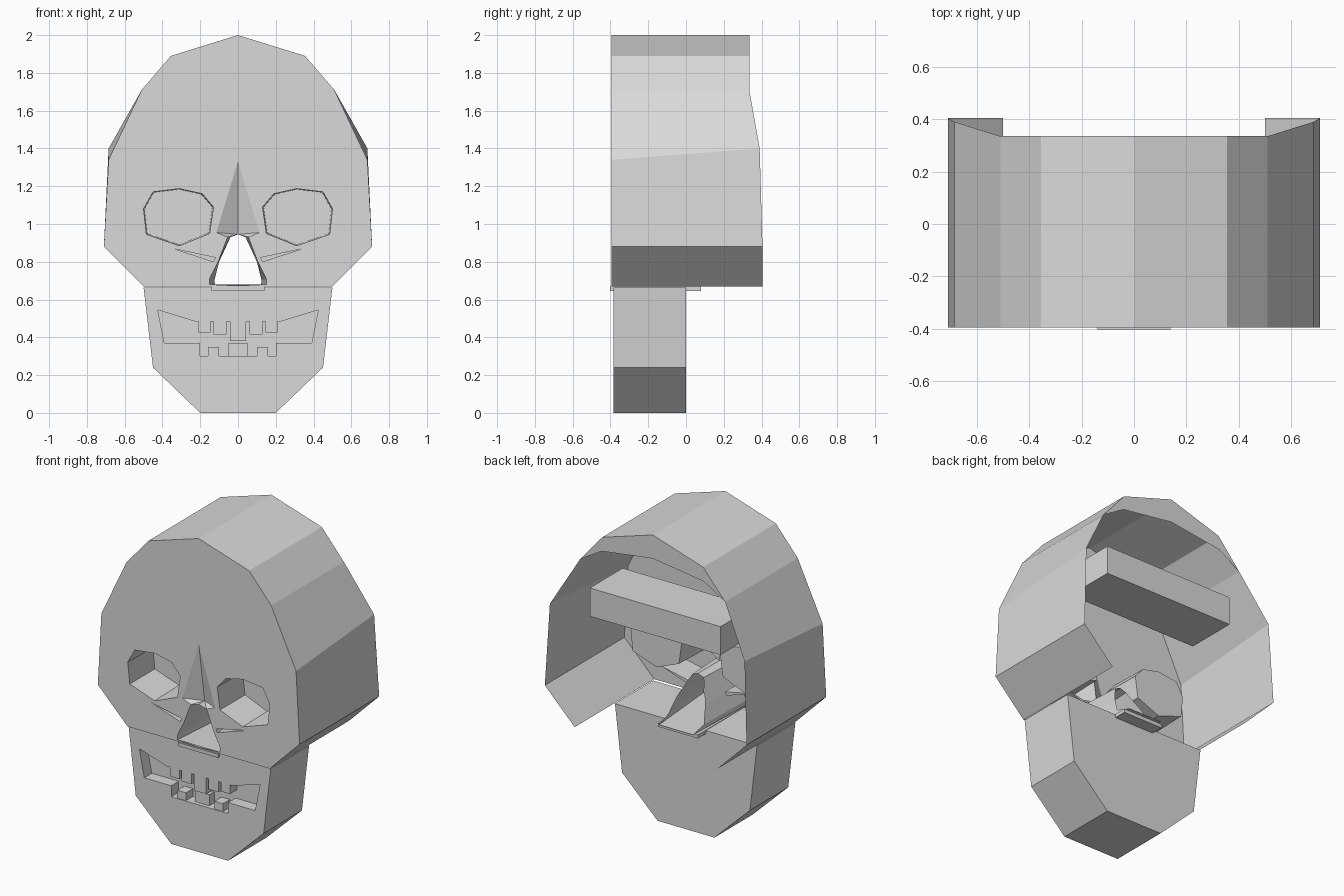
import bpy, bmesh

if "Cube" in bpy.data.objects:
    bpy.data.objects.remove(bpy.data.objects["Cube"])

bone = bpy.data.materials.new("pale_bone_grey")
bone.diffuse_color = (0.7, 0.7, 0.7, 1)
bone.use_nodes = True
bone.node_tree.nodes["Principled BSDF"].inputs["Base Color"].default_value = bone.diffuse_color


def finish(bm, name):
    mesh = bpy.data.meshes.new(name)
    bm.to_mesh(mesh)
    bm.free()
    mesh.materials.append(bone)
    ob = bpy.data.objects.new(name, mesh)
    bpy.context.collection.objects.link(ob)
    return ob


def flip(pts):
    """Mirror a loop in x, keeping its winding."""
    return [(-p[0],) + tuple(p[1:]) for p in reversed(pts)]


def whole(half):
    """Close a right-hand half outline, listed bottom to top, across x = 0."""
    return half + [q for q in flip(half) if abs(q[0]) > 1e-5]


def at(loop, y):
    return [(x, y, z) for x, z in loop]


def loft(bm, front, back, inward=False):
    n = len(front)
    f = [bm.verts.new(p) for p in front]
    b = [bm.verts.new(p) for p in back]
    for i in range(n):
        j = (i + 1) % n
        quad = (f[i], b[i], b[j], f[j])
        bm.faces.new(quad[::-1] if inward else quad)
    return f, b


def plate(name, loops, y):
    """Flat front sheet: first loop is the outline, the rest are holes."""
    bm = bmesh.new()
    edges = []
    for loop in loops:
        vs = [bm.verts.new(p) for p in at(loop, y)]
        edges += [bm.edges.new((vs[i - 1], vs[i])) for i in range(len(vs))]
    bmesh.ops.triangle_fill(bm, use_beauty=True, use_dissolve=False,
                            edges=edges, normal=(0, -1, 0))
    for fc in bm.faces:
        if fc.normal.y > 0:
            fc.normal_flip()
    return finish(bm, name)


def pocket(name, loop, y0, y1, scale=1.0):
    """Recess with a flat floor behind a hole."""
    cx = sum(p[0] for p in loop) / len(loop)
    cz = sum(p[1] for p in loop) / len(loop)
    inner = [(cx + (x - cx) * scale, cz + (z - cz) * scale) for x, z in loop]
    bm = bmesh.new()
    f, b = loft(bm, at(loop, y0), at(inner, y1), inward=True)
    bm.faces.new(b)
    return finish(bm, name)


def box(name, x0, x1, y0, y1, z0, z1):
    bm = bmesh.new()
    bmesh.ops.create_cube(bm, size=1)
    for v in bm.verts:
        v.co = (x1 if v.co.x > 0 else x0, y1 if v.co.y > 0 else y0,
                z1 if v.co.z > 0 else z0)
    return finish(bm, name)


FRONT, JAW = -0.395, -0.385

# Cranium: open-backed shell, slightly deeper at the cheeks
rim_front = whole([(0.5, FRONT, 0.67), (0.71, FRONT, 0.88), (0.685, FRONT, 1.34),
                   (0.51, FRONT, 1.71), (0.355, FRONT, 1.89), (0, FRONT, 2)])
rim_back = whole([(0.5, 0.405, 0.67), (0.71, 0.405, 0.88), (0.685, 0.39, 1.40),
                  (0.51, 0.335, 1.71), (0.355, 0.335, 1.89), (0, 0.335, 2)])
bm = bmesh.new()
loft(bm, rim_front, rim_back)
bm.faces.ensure_lookup_table()
bmesh.ops.delete(bm, geom=[bm.faces[-1]], context='FACES_ONLY')  # open underside
finish(bm, "cranium_shell")

# Face sheet with eye, nose and cheek openings
eye = [(0.15, 0.95), (0.31, 0.885), (0.485, 0.945), (0.50, 1.08),
       (0.45, 1.17), (0.31, 1.187), (0.19, 1.16), (0.13, 1.09)]
nose = whole([(0, 0.673), (0.15, 0.68), (0.15, 0.71), (0.105, 0.80),
              (0.055, 0.93), (0.115, 0.955), (0, 1.33)])
nose = list(dict.fromkeys(nose))
slit = [(0.13, 0.80), (0.335, 0.868), (0.12, 0.822)]
outline = [(x, z) for x, y, z in rim_front]
plate("face_front", [outline, eye, flip(eye), slit, flip(slit), nose], FRONT)
for side, turn in (("right", list), ("left", flip)):
    pocket("eye_socket_" + side, turn(eye), FRONT, -0.15, 0.97)
    pocket("cheek_slit_" + side, turn(slit), FRONT, -0.22)

# Shallow dent of the nose bridge
bm = bmesh.new()
top, low = (0, FRONT, 1.33), (0, FRONT + 0.06, 0.945)
for s in (-1, 1):
    bm.faces.new([bm.verts.new(p) for p in
                  (top, low, (s * 0.115, FRONT, 0.955))][::-s])
    bm.faces.new([bm.verts.new(p) for p in
                  (low, (s * 0.055, FRONT, 0.93), (s * 0.115, FRONT, 0.955))][::-s])
finish(bm, "nose_bridge")

# Nasal passage narrowing towards the open back
gap = whole([(0.15, 0.68), (0.15, 0.71), (0.105, 0.80), (0.055, 0.93), (0, 0.945)])
inner = whole([(0.12, 0.1, 0.67), (0.125, 0, 0.70), (0.1, -0.05, 0.80),
               (0.04, -0.12, 0.93), (0, -0.12, 0.945)])
bm = bmesh.new()
loft(bm, at(gap, FRONT), inner, inward=True)
finish(bm, "nasal_passage")
box("nasal_floor", -0.14, 0.14, -0.402, 0.08, 0.645, 0.668)

# Back rim of the crown: narrow arched cap
bm = bmesh.new()
upper = [(0.51, 1.71), (0.355, 1.89), (0, 2), (-0.355, 1.89), (-0.51, 1.71)]
lower = [(-0.36, 1.80), (0, 1.85), (0.36, 1.80)]
u = [bm.verts.new(p) for p in at(upper, 0.335)]
w = [bm.verts.new(p) for p in at(lower, 0.335)]
for f in ((u[0], w[2], u[1]), (u[1], w[2], w[1], u[2]),
          (u[2], w[1], w[0], u[3]), (u[3], w[0], u[4])):
    bm.faces.new(f[::-1])
bmesh.ops.recalc_face_normals(bm, faces=bm.faces)
finish(bm, "crown_back_cap")

# Inner brace across the cavity
box("inner_brace", -0.46, 0.46, -0.02, 0.31, 1.35, 1.53)

# Jaw block with the mouth opening
jaw = whole([(0.2, 0), (0.45, 0.24), (0.5, 0.665)])
mouth = whole([(0.2, 0.30), (0.2, 0.37), (0.39, 0.37), (0.425, 0.545),
               (0.23, 0.485)])
plate("jaw_front", [jaw, mouth], JAW)
bm = bmesh.new()
f, b = loft(bm, at(jaw, JAW), at(jaw, 0))
bm.faces.new(b[::-1])
finish(bm, "jaw_body")
pocket("mouth_recess", mouth, JAW, -0.31)

# Teeth
T0, T1 = -0.38, -0.31
box("upper_tooth_middle", -0.042, 0.042, T0, T1, 0.38, 0.486)
box("lower_tooth_middle", -0.05, 0.05, T0 + 0.02, T1, 0.30, 0.37)
for s, side in ((1, "right"), (-1, "left")):
    for name, a, c, z0, z1 in (("upper_tooth_inner", 0.06, 0.13, 0.415, 0.486),
                               ("upper_tooth_outer", 0.145, 0.21, 0.425, 0.486),
                               ("lower_tooth", 0.10, 0.16, 0.30, 0.35)):
        box(name + "_" + side, min(s * a, s * c), max(s * a, s * c), T0, T1, z0, z1)
